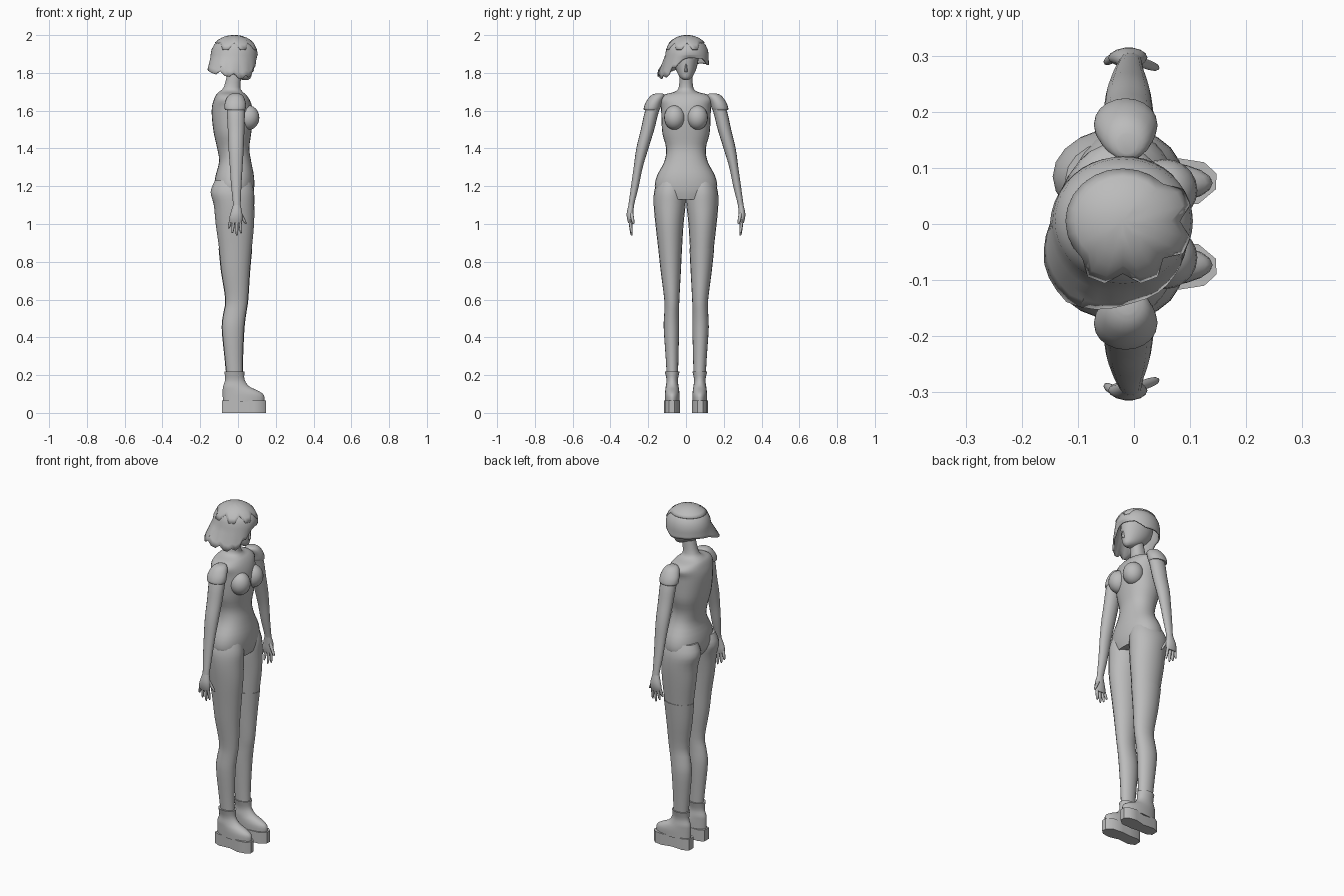
import bpy, bmesh, math

if "Cube" in bpy.data.objects:
    bpy.data.objects.remove(bpy.data.objects["Cube"])

grey = bpy.data.materials.new("plain_grey")
grey.diffuse_color = (0.5, 0.5, 0.5, 1)
grey.use_nodes = True
grey.node_tree.nodes["Principled BSDF"].inputs["Base Color"].default_value = grey.diffuse_color


def finish(name, bm, mirror=False, angle=50):
    bmesh.ops.recalc_face_normals(bm, faces=bm.faces)
    me = bpy.data.meshes.new(name)
    bm.to_mesh(me)
    bm.free()
    ob = bpy.data.objects.new(name, me)
    bpy.context.collection.objects.link(ob)
    me.materials.append(grey)
    bpy.ops.object.select_all(action='DESELECT')
    ob.select_set(True)
    bpy.context.view_layer.objects.active = ob
    bpy.ops.object.shade_smooth_by_angle(angle=math.radians(angle))
    if mirror:
        m = ob.modifiers.new("mirror", 'MIRROR')
        m.use_axis = (False, True, False)
        m.use_clip = False
        m.use_mirror_merge = False
    return ob


def smooth_path(st, steps):
    """Catmull-Rom interpolation between stations."""
    out = []
    for i in range(len(st) - 1):
        p0, p1, p2, p3 = st[max(i - 1, 0)], st[i], st[i + 1], st[min(i + 2, len(st) - 1)]
        for s in range(steps):
            t = s / steps
            out.append([0.5 * (2 * b + (c - a) * t + (2 * a - 5 * b + 4 * c - d) * t * t
                               + (3 * b - a - 3 * c + d) * t ** 3)
                        for a, b, c, d in zip(p0, p1, p2, p3)])
    return out + [list(st[-1])]


def loft(name, st, n=20, steps=3, mirror=False, p=2.0):
    """Stations are (z, x_min, x_max, y_min, y_max)."""
    bm = bmesh.new()
    rings = []
    for z, x0, x1, y0, y1 in smooth_path(st, steps):
        ring = []
        for k in range(n):
            c, s = math.cos(2 * math.pi * k / n), math.sin(2 * math.pi * k / n)
            c = math.copysign(abs(c) ** (2 / p), c)
            s = math.copysign(abs(s) ** (2 / p), s)
            ring.append(bm.verts.new(((x0 + x1) / 2 + c * (x1 - x0) / 2,
                                      (y0 + y1) / 2 + s * (y1 - y0) / 2, z)))
        rings.append(ring)
    for a, b in zip(rings, rings[1:]):
        for k in range(n):
            bm.faces.new((a[k], a[(k + 1) % n], b[(k + 1) % n], b[k]))
    bm.faces.new(rings[0])
    bm.faces.new(rings[-1])
    return finish(name, bm, mirror)


# Torso and neck
loft("torso", [(z, a, b, -w, w) for z, a, b, w in [
    (1.13, -.10, .075, .12), (1.18, -.125, .085, .163), (1.25, -.12, .085, .156),
    (1.33, -.10, .07, .115), (1.40, -.11, .06, .105), (1.48, -.128, .07, .125),
    (1.56, -.138, .08, .13), (1.62, -.138, .075, .133), (1.66, -.127, .06, .143),
    (1.685, -.115, .042, .115), (1.70, -.10, .025, .06), (1.725, -.075, .012, .038),
    (1.80, -.055, .02, .034)]], n=28, p=2.2)

# Bust
bm = bmesh.new()
bmesh.ops.create_uvsphere(bm, u_segments=20, v_segments=12, radius=1)
for v in bm.verts:
    v.co = (.055 + v.co.x * .058, .06 + v.co.y * .056, 1.563 + v.co.z * .065)
finish("bust", bm, True)

# Legs
leg = [(.20, -.06, .025, .042, .102), (.30, -.07, .025, .04, .108), (.45, -.084, .032, .036, .118),
       (.53, -.075, .042, .037, .115), (.60, -.065, .052, .035, .115), (.75, -.088, .062, .027, .134),
       (.87, -.10, .073, .021, .147), (1.0, -.118, .085, .013, .162), (1.1, -.128, .086, .002, .171),
       (1.17, -.145, .085, .0, .169), (1.23, -.122, .07, .01, .15)]
loft("legs", leg, mirror=True)

# Single long stocking
g = .0025
loft("stocking", [(z, a - g, b + g, c - g, d + g) for z, a, b, c, d in leg[:7]])

# Boots
loft("boot_upper", [(z, a, b, .073 - w, .073 + w) for z, a, b, w in [
    (.06, -.08, .14, .039), (.095, -.081, .137, .039), (.118, -.081, .105, .037),
    (.14, -.079, .06, .034), (.175, -.068, .035, .030), (.218, -.072, .034, .039)]], mirror=True)
outline = [(-.085, .05), (-.085, .092), (-.05, .108), (.02, .102), (.08, .117), (.125, .11),
           (.147, .09), (.146, .062), (.115, .036), (.05, .031), (.0, .036), (-.055, .034)]
bm = bmesh.new()
base = bm.faces.new([bm.verts.new((x, y, 0)) for x, y in outline])
ext = bmesh.ops.extrude_face_region(bm, geom=[base])
for v in ext["geom"]:
    if isinstance(v, bmesh.types.BMVert):
        v.co.z = .066
finish("boot_sole", bm, True, 40)

# Arms
loft("arms", [(1.07, -.03, .016, .278, .308), (1.10, -.026, .014, .275, .305),
              (1.20, -.036, .018, .250, .291), (1.30, -.043, .024, .229, .277),
              (1.40, -.05, .03, .199, .263), (1.50, -.054, .034, .168, .239),
              (1.58, -.058, .036, .148, .222), (1.65, -.06, .035, .125, .20)], n=16, mirror=True)

# Puffed sleeves with hem
loft("sleeves", [(1.603, -.066, .036, .142, .222), (1.612, -.071, .041, .136, .224),
                 (1.64, -.07, .041, .128, .215), (1.67, -.058, .032, .115, .196),
                 (1.685, -.044, .02, .115, .178), (1.691, -.03, .005, .125, .16)],
     mirror=True)

# Hands
loft("palms", [(1.005, -.042, .02, .284, .306), (1.03, -.046, .024, .28, .313),
               (1.06, -.039, .022, .278, .314), (1.10, -.026, .014, .275, .305)], n=14, mirror=True)


def digit(name, top, tip, r):
    st = []
    for t, k in [(0, 1), (.5, .95), (.88, .7), (1, .3)]:
        x, y, z = [a + (b - a) * t for a, b in zip(top, tip)]
        st.append((z, x - r * k, x + r * k, y - r * k, y + r * k))
    loft(name, st[::-1], n=8, steps=2, mirror=True)


for name, x0, x1, z1 in [("little_finger", -.037, -.05, .975), ("ring_finger", -.022, -.03, .952),
                         ("middle_finger", -.006, -.006, .938), ("index_finger", .011, .016, .95)]:
    digit(name, (x0, .296, 1.025), (x1, .288, z1), .0085)
digit("thumb", (.008, .29, 1.065), (.042, .278, 1.0), .0095)

# Head and nose
loft("head", [(z, a, b, -w, w) for z, a, b, w in [
    (1.763, .025, .055, .012), (1.775, -.015, .068, .03), (1.80, -.06, .074, .046),
    (1.84, -.10, .077, .06), (1.89, -.118, .078, .068), (1.94, -.11, .065, .064),
    (1.975, -.07, .03, .035)]], n=24)
loft("nose", [(1.805, .068, .077, -.008, .008), (1.815, .062, .086, -.008, .008),
              (1.85, .065, .077, -.004, .004)], n=8)

# Hair: dome that continues down to a hem (angle, hem height, hem radius); 0 is the face side
hem = [(-180, 1.84, .13), (-150, 1.81, .16), (-125, 1.795, .172), (-105, 1.785, .158),
       (-85, 1.775, .142), (-62, 1.765, .138), (-48, 1.785, .132), (-30, 1.82, .125),
       (-12, 1.865, .118), (5, 1.88, .115), (45, 1.875, .125), (75, 1.84, .122),
       (100, 1.845, .12), (140, 1.85, .125), (180, 1.84, .13)]
CX, CY, EQ = -.02, .005, 1.895


def hem_at(a):
    for (a0, z0, r0), (a1, z1, r1) in zip(hem, hem[1:]):
        if a0 <= a <= a1:
            t = (a - a0) / (a1 - a0)
            return z0 + (z1 - z0) * t, r0 + (r1 - r0) * t


def hair_shell(name, n, point, rows):
    bm = bmesh.new()
    top = bm.verts.new(point(0, 0))
    cols = [[top] + [bm.verts.new(point(-180 + 360 * k / n, j / rows)) for j in range(1, rows + 1)]
            for k in range(n)]
    for k in range(n):
        a, b = cols[k], cols[(k + 1) % n]
        bm.faces.new((top, a[1], b[1]))
        for j in range(1, rows):
            bm.faces.new((a[j], a[j + 1], b[j + 1], b[j]))
    ob = finish(name, bm, False, 40)
    m = ob.modifiers.new("thickness", 'SOLIDIFY')
    m.thickness, m.offset = .008, -1


def dome(a, phi, grow):
    c, s = math.cos(math.radians(a)), math.sin(math.radians(a))
    return (CX + c * .125 * grow * math.sin(phi), CY + s * .115 * grow * math.sin(phi),
            EQ + .103 * grow * math.cos(phi))


def main_point(a, t):
    if t <= .6:
        return dome(a, t / .6 * math.pi / 2, 1)
    x, y, z = dome(a, math.pi / 2, 1)
    zb, rb = hem_at(a)
    if -130 < a < -15 and round((a + 180) / 9) % 3 == 1:
        zb += .022
    u = (t - .6) / .4
    c, s = math.cos(math.radians(a)), math.sin(math.radians(a))
    return (x + (CX + c * rb - x) * u, y + (s * rb - y) * u, z + (zb - z) * u)


def fringe_point(a, t):
    end = 52
    if -150 < a < 40:
        end = 74 if round((a + 180) / 15) % 3 else 52
    return dome(a, math.radians(end) * t, 1.025 + .012 * t)


hair_shell("hair", 40, main_point, 10)
hair_shell("fringe_layer", 24, fringe_point, 5)
